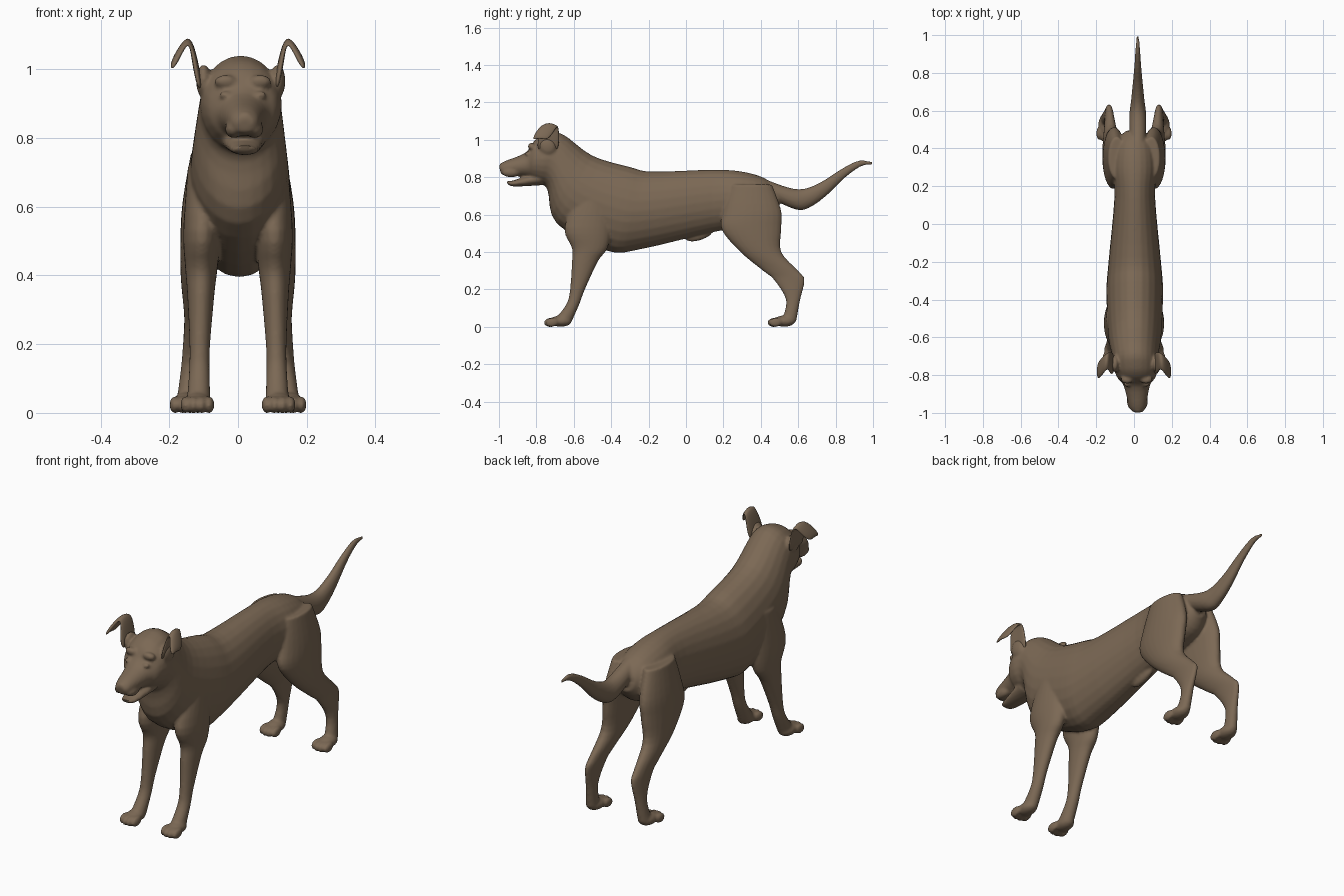
import bpy, bmesh, math
from mathutils import Vector, Matrix

if "Cube" in bpy.data.objects:
    bpy.data.objects.remove(bpy.data.objects["Cube"])

brown = (0.2, 0.14, 0.09, 1)
coat = bpy.data.materials.new("brown_coat")
coat.use_nodes = True
coat.diffuse_color = brown
coat.node_tree.nodes["Principled BSDF"].inputs["Base Color"].default_value = brown


def smooth_path(rows, steps=4):
    """Catmull-Rom interpolation of whole station rows."""
    last = len(rows) - 1
    result = []
    for i in range(last):
        before, start, end, after = (rows[min(max(i + k, 0), last)] for k in (-1, 0, 1, 2))
        for step in range(steps):
            t = step / steps
            result.append([
                q + t / 2 * ((r - p) + t * (2 * p - 5 * q + 4 * r - s) + t * t * (3 * q - p - 3 * r + s))
                for p, q, r, s in zip(before, start, end, after)])
    return result + [rows[last]]


def loft(bm, rows, sides=24):
    """Skin elliptical rings, each spanning two outline points (y, z) with a centre x and half width."""
    rings = []
    for x, upper_y, upper_z, lower_y, lower_z, width in smooth_path(rows):
        upper, lower = Vector((x, upper_y, upper_z)), Vector((x, lower_y, lower_z))
        ring = []
        for k in range(sides):
            angle = math.tau * k / sides
            across = Vector((width * math.cos(angle), 0, 0))
            ring.append(bm.verts.new((upper + lower) / 2 + (upper - lower) / 2 * math.sin(angle) + across))
        rings.append(ring)
    faces = [bm.faces.new(rings[0]), bm.faces.new(rings[-1])]
    for ring, following in zip(rings, rings[1:]):
        for k in range(sides):
            faces.append(bm.faces.new((ring[k - 1], ring[k], following[k], following[k - 1])))
    bmesh.ops.recalc_face_normals(bm, faces=faces)


def blob(bm, centre, radii, tilt=0):
    """Tilted ellipsoid used for muscles, pads and toes."""
    matrix = Matrix.Translation(centre) @ Matrix.Rotation(tilt, 4, 'X') @ Matrix.Diagonal((*radii, 1))
    bmesh.ops.create_uvsphere(bm, u_segments=16, v_segments=10, radius=1, matrix=matrix)


def leg(bm, side, foot_x, splay, rows):
    """Limb made of level slices: height, front edge, back edge, half width."""
    loft(bm, [(side * (foot_x - splay * z), front, z, back, z, width)
              for z, front, back, width in rows])


def paw(bm, x, y):
    """Pad with four toes, the middle pair leading."""
    blob(bm, (x, y, 0.03), (0.04, 0.06, 0.03))
    for offset in (-1.5, -0.5, 0.5, 1.5):
        lead = 0.06 - 0.01 * abs(offset)
        blob(bm, (x + offset * 0.023, y - lead, 0.024), (0.015, 0.036, 0.025), 0.15)


def finish(name, bm):
    mesh = bpy.data.meshes.new(name)
    bm.to_mesh(mesh)
    bm.free()
    mesh.materials.append(coat)
    mesh.shade_smooth()
    part = bpy.data.objects.new(name, mesh)
    bpy.context.collection.objects.link(part)
    return part


body = bmesh.new()

# Nose, skull, neck, chest, waist and rump: top edge, bottom edge, half width
trunk = [
    (-1, .86, -.99, .82, .025), (-.97, .885, -.97, .81, .043), (-.86, .93, -.85, .8, .07),
    (-.81, .995, -.82, .785, .1), (-.75, 1.03, -.78, .765, .117), (-.66, 1.03, -.74, .73, .12),
    (-.5, .915, -.69, .55, .14), (-.3, .855, -.42, .405, .15), (-.18, .83, -.24, .415, .14),
    (.14, .84, .14, .505, .108), (.3, .83, .3, .53, .12), (.42, .795, .44, .57, .1),
    (.48, .745, .5, .64, .05)]
loft(body, [(max(0.004, -0.02 - y / 25), y, *rest) for y, *rest in trunk])

# Open lower jaw
loft(body, [(.02, -.96, .78, -.955, .765, .022), (.02, -.92, .783, -.92, .75, .04),
            (.015, -.79, .83, -.77, .757, .065)])

# Tail: centre line and radius, with rings leaning back by a fixed slope
tail = [(.43, .74, .055), (.57, .685, .06), (.65, .69, .048), (.74, .74, .036),
        (.84, .82, .024), (.93, .873, .016), (1, .875, .007)]
loft(body, [(0.02, y - r * 0.4, z + r, y + r * 0.4, z - r, r * 0.75) for y, z, r in tail])

# Sheath under the belly and nose tip
blob(body, (0, 0.07, 0.488), (0.022, 0.075, 0.026), 0.3)
blob(body, (0.02, -0.98, 0.858), (0.027, 0.02, 0.02))

for side in (1, -1):
    # Front leg from shoulder to foot
    leg(body, side, 0.115, 0.02, [
        (.72, -.58, -.4, .045), (.53, -.65, -.4, .055), (.42, -.61, -.42, .047), (.35, -.61, -.47, .04),
        (.2, -.62, -.54, .03), (.12, -.64, -.57, .03), (.03, -.71, -.61, .035)])
    paw(body, side * 0.118, -0.67)
    # Hind leg from hip over the hock to foot
    leg(body, side, 0.152, 0.08, [
        (.76, .24, .46, .045), (.62, .2, .51, .058), (.52, .19, .51, .057), (.4, .29, .51, .047),
        (.3, .41, .6, .03), (.25, .47, .635, .025), (.14, .535, .61, .024), (.03, .51, .59, .03)])
    paw(body, side * 0.15, 0.525)
    # Brow, eyelid, upper lip and ear root
    blob(body, (0.014 + side * 0.05, -0.822, 0.962), (0.034, 0.025, 0.02), -0.5)
    blob(body, (0.014 + side * 0.05, -0.848, 0.925), (0.02, 0.014, 0.011))
    blob(body, (0.018 + side * 0.03, -0.935, 0.825), (0.026, 0.05, 0.026))
    blob(body, (0.008 + side * 0.108, -0.74, 0.965), (0.022, 0.045, 0.05), 0.4)

skin = finish("body", body)
merge = skin.modifiers.new("merge_parts", 'REMESH')
merge.mode = 'VOXEL'
merge.voxel_size = 0.007
merge.use_smooth_shade = True
soften = skin.modifiers.new("soften", 'SMOOTH')
soften.iterations = 5

# Ears: a flap rising to a ridge, then folding outward; centre line and half breadth
flap = [(.11, -.74, .95, .06), (.125, -.735, 1.03, .06), (.14, -.72, 1.105, .04),
        (.165, -.75, 1.07, .05), (.195, -.785, 1.01, .045)]
for name, side in (("left_ear", 1), ("right_ear", -1)):
    sheet = bmesh.new()
    grid = [[sheet.verts.new((side * x, y + k * breadth, z - abs(k) * 0.02)) for k in (-1, 0, 1)]
            for x, y, z, breadth in flap]
    for row, following in zip(grid, grid[1:]):
        for k in (1, 2):
            sheet.faces.new((row[k - 1], row[k], following[k], following[k - 1]))
    bmesh.ops.recalc_face_normals(sheet, faces=sheet.faces)
    ear = finish(name, sheet)
    thickness = ear.modifiers.new("thickness", 'SOLIDIFY')
    thickness.thickness = 0.018
    thickness.offset = 0
    rounding = ear.modifiers.new("rounding", 'SUBSURF')
    rounding.levels = rounding.render_levels = 2
